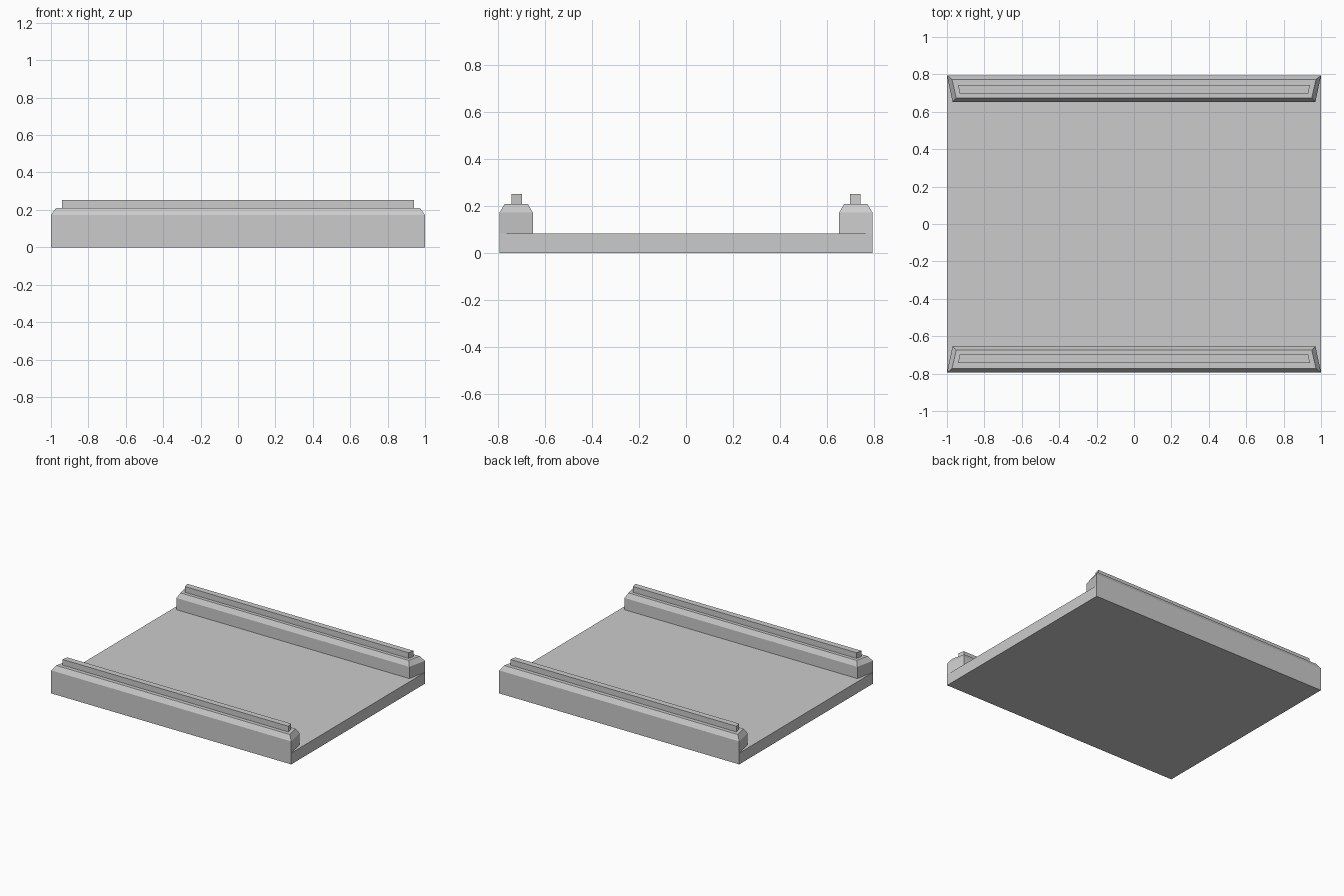
import bpy, bmesh, math

if "Cube" in bpy.data.objects:
    bpy.data.objects.remove(bpy.data.objects["Cube"])

bm = bmesh.new()

# Curb cross-sections, bottom to top:
# (outer half length, outer y, inner half length, inner y, z)
SECTIONS = [
    (1.00, 0.795, 0.97, 0.653, 0.085),   # curb foot on the deck
    (1.00, 0.795, 0.97, 0.653, 0.173),   # start of chamfer
    (0.973, 0.773, 0.95, 0.673, 0.209),  # curb top
    (0.941, 0.744, 0.932, 0.699, 0.209),  # rail foot
    (0.941, 0.744, 0.932, 0.699, 0.252),  # rail top
]


def curb(side):
    """Loft one curb with its rail; return the foot ring."""
    rings = []
    for xo, yo, xi, yi, z in SECTIONS:
        pts = [(-xo, yo), (xo, yo), (xi, yi), (-xi, yi)]
        rings.append([bm.verts.new((x, y * side, z)) for x, y in pts])
    for a, b in zip(rings, rings[1:]):
        for i in range(4):
            j = (i + 1) % 4
            bm.faces.new((a[i], a[j], b[j], b[i]))
    bm.faces.new(rings[-1])
    return rings[0]


front, back = curb(-1), curb(1)

# Deck floor between the curbs
top = [front[0], front[3], front[2], front[1],
       back[1], back[2], back[3], back[0]]
bm.faces.new(top)

# Deck sides and underside
rim = [front[0], front[1], back[1], back[0]]
base = [bm.verts.new((v.co.x, v.co.y, 0)) for v in rim]
for i in range(4):
    j = (i + 1) % 4
    bm.faces.new((base[i], base[j], rim[j], rim[i]))
bm.faces.new(base)

# Merge the flush outer walls of deck and curbs
bmesh.ops.recalc_face_normals(bm, faces=bm.faces)
bmesh.ops.dissolve_limit(bm, angle_limit=math.radians(1),
                         verts=bm.verts, edges=bm.edges)

mesh = bpy.data.meshes.new("deck_with_side_rails")
bm.to_mesh(mesh)
bm.free()
bpy.context.collection.objects.link(
    bpy.data.objects.new("deck_with_side_rails", mesh))
